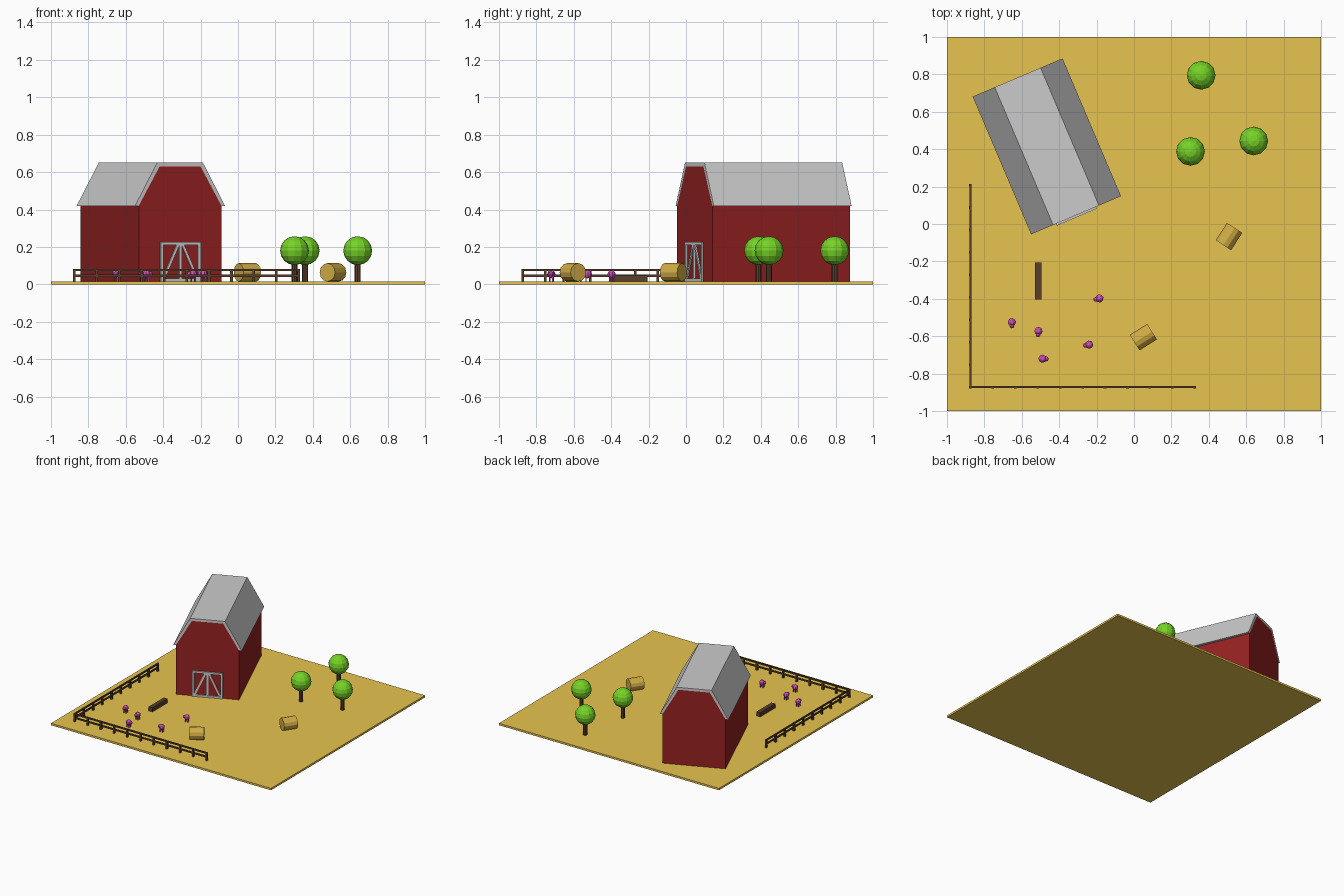
import bpy, bmesh, math
from mathutils import Matrix, Vector

if "Cube" in bpy.data.objects:
    bpy.data.objects.remove(bpy.data.objects["Cube"])

G = 0.016  # top of the ground slab


def material(name, rgb):
    m = bpy.data.materials.new(name)
    m.diffuse_color = (*rgb, 1)
    m.use_nodes = True
    m.node_tree.nodes["Principled BSDF"].inputs["Base Color"].default_value = m.diffuse_color
    return m


SOIL = material("field", (0.8, 0.55, 0.08))
RED = material("barn_red", (0.3, 0.015, 0.015))
WOOD = material("wood", (0.1, 0.05, 0.025))
LEAF = material("leaf", (0.18, 0.65, 0.02))
HAY = material("hay", (0.65, 0.42, 0.06))
PINK = material("pink", (0.65, 0.08, 0.5))


def make(name, bm, mat=None, matrix=Matrix()):
    bmesh.ops.recalc_face_normals(bm, faces=bm.faces)
    mesh = bpy.data.meshes.new(name)
    bm.to_mesh(mesh)
    bm.free()
    if mat:
        mesh.materials.append(mat)
    ob = bpy.data.objects.new(name, mesh)
    ob.matrix_world = matrix
    bpy.context.collection.objects.link(ob)
    return ob


def add_box(bm, lo, hi):
    lo, hi = Vector(lo), Vector(hi)
    m = Matrix.Translation((lo + hi) / 2) @ Matrix.Diagonal((*(hi - lo), 1))
    bmesh.ops.create_cube(bm, size=1, matrix=m)


def add_ball(bm, centre, r, seg, rings):
    bmesh.ops.create_uvsphere(bm, u_segments=seg, v_segments=rings, radius=r,
                              matrix=Matrix.Translation(centre))


def prism(name, profile, y0, y1, mat, matrix):
    bm = bmesh.new()
    face = bm.faces.new([bm.verts.new((x, y0, z)) for x, z in profile])
    ext = bmesh.ops.extrude_face_region(bm, geom=[face], use_keep_orig=True)
    moved = [v for v in ext["geom"] if isinstance(v, bmesh.types.BMVert)]
    bmesh.ops.translate(bm, verts=moved, vec=(0, y1 - y0, 0))
    return make(name, bm, mat, matrix)


def place(x, y, z=0, deg=0):
    return Matrix.Translation((x, y, z)) @ Matrix.Rotation(math.radians(deg), 4, 'Z')


# Ground slab
bm = bmesh.new()
add_box(bm, (-1, -1, 0), (1, 1, G))
make("ground", bm, SOIL)

# Barn walls and roof shell
barn = place(-0.466, 0.415, 0, 23)
right = [(0.24, 0.42), (0.119, 0.63)]
outer = [(0.261, 0.42), (0.133, 0.65)]


def mirrored(pts):
    return pts + [(-x, z) for x, z in reversed(pts)]


prism("barn_walls", mirrored([(0.24, G)] + right), -0.4, 0.4, RED, barn)
prism("barn_roof", mirrored(outer) + list(reversed(mirrored(right))),
      -0.4, 0.4, None, barn)

# Barn door frame with two diagonal braces
bm = bmesh.new()
W, H, T = 0.116, 0.225, 0.016
for x in (-W + T / 2, 0, W - T / 2):
    add_box(bm, (x - T / 2, -0.41, G), (x + T / 2, -0.398, H))
for z in (G, H - T):
    add_box(bm, (-W, -0.411, z), (W, -0.398, z + T))
for s in (-1, 1):
    a, b = Vector((s * (W - T), 0, G + T / 2)), Vector((s * T * 0.7, 0, H - T / 2))
    d = b - a
    m = (Matrix.Translation((a + b) / 2 + Vector((0, -0.403, 0)))
         @ Matrix.Rotation(math.atan2(d.x, d.z), 4, 'Y')
         @ Matrix.Diagonal((T * 0.9, 0.01, d.length, 1)))
    bmesh.ops.create_cube(bm, size=1, matrix=m)
make("barn_door_frame", bm, None, barn)

# Trees
for i, (x, y) in enumerate([(0.359, 0.795), (0.302, 0.388), (0.64, 0.444)], 1):
    bm = bmesh.new()
    bmesh.ops.create_cone(bm, cap_ends=True, segments=8, radius1=0.016, radius2=0.016,
                          depth=0.12, matrix=Matrix.Translation((0, 0, G + 0.06)))
    make(f"tree_trunk_{i}", bm, WOOD, place(x, y))
    bm = bmesh.new()
    add_ball(bm, (0, 0, 0.18), 0.077, 12, 8)
    make(f"tree_crown_{i}", bm, LEAF, place(x, y))

# Hay bales lying on their sides
for i, (x, y, deg) in enumerate([(0.05, -0.605, 32), (0.508, -0.067, 57)], 1):
    bm = bmesh.new()
    bmesh.ops.create_cone(bm, cap_ends=True, segments=12, radius1=0.049, radius2=0.049,
                          depth=0.11, matrix=Matrix.Rotation(math.pi / 2, 4, 'Y'))
    make(f"hay_bale_{i}", bm, HAY, place(x, y, G + 0.048, deg))

# Feeding trough
bm = bmesh.new()
add_box(bm, (-0.53, -0.403, G), (-0.495, -0.207, 0.05))
make("trough", bm, WOOD)


# Fences: posts and two rails running along local x
def fence(name, posts, matrix):
    bm = bmesh.new()
    for i in range(posts):
        add_box(bm, (0.12 * i - 0.007, -0.007, G), (0.12 * i + 0.007, 0.007, 0.082))
    for z in (0.071, 0.04):
        add_box(bm, (-0.006, -0.005, z), (0.12 * (posts - 1) + 0.006, 0.005, z + 0.012))
    make(name, bm, WOOD, matrix)


fence("front_fence", 11, place(-0.875, -0.872))
fence("left_fence", 10, place(-0.875, -0.872, 0, 90))

# Small pigs: body, head and short legs
pigs = [(-0.653, -0.525, -90), (-0.511, -0.572, -95), (-0.185, -0.398, 195),
        (-0.24, -0.645, 190), (-0.489, -0.72, -5)]
for i, (x, y, deg) in enumerate(pigs, 1):
    bm = bmesh.new()
    add_ball(bm, (0, 0, 0.054), 0.022, 8, 6)
    add_ball(bm, (0.02, 0, 0.056), 0.013, 8, 6)
    for lx in (-0.01, 0.01):
        for ly in (-0.009, 0.009):
            add_box(bm, (lx - 0.003, ly - 0.003, G), (lx + 0.003, ly + 0.003, 0.045))
    make(f"pig_{i}", bm, PINK, place(x, y, 0, deg))
